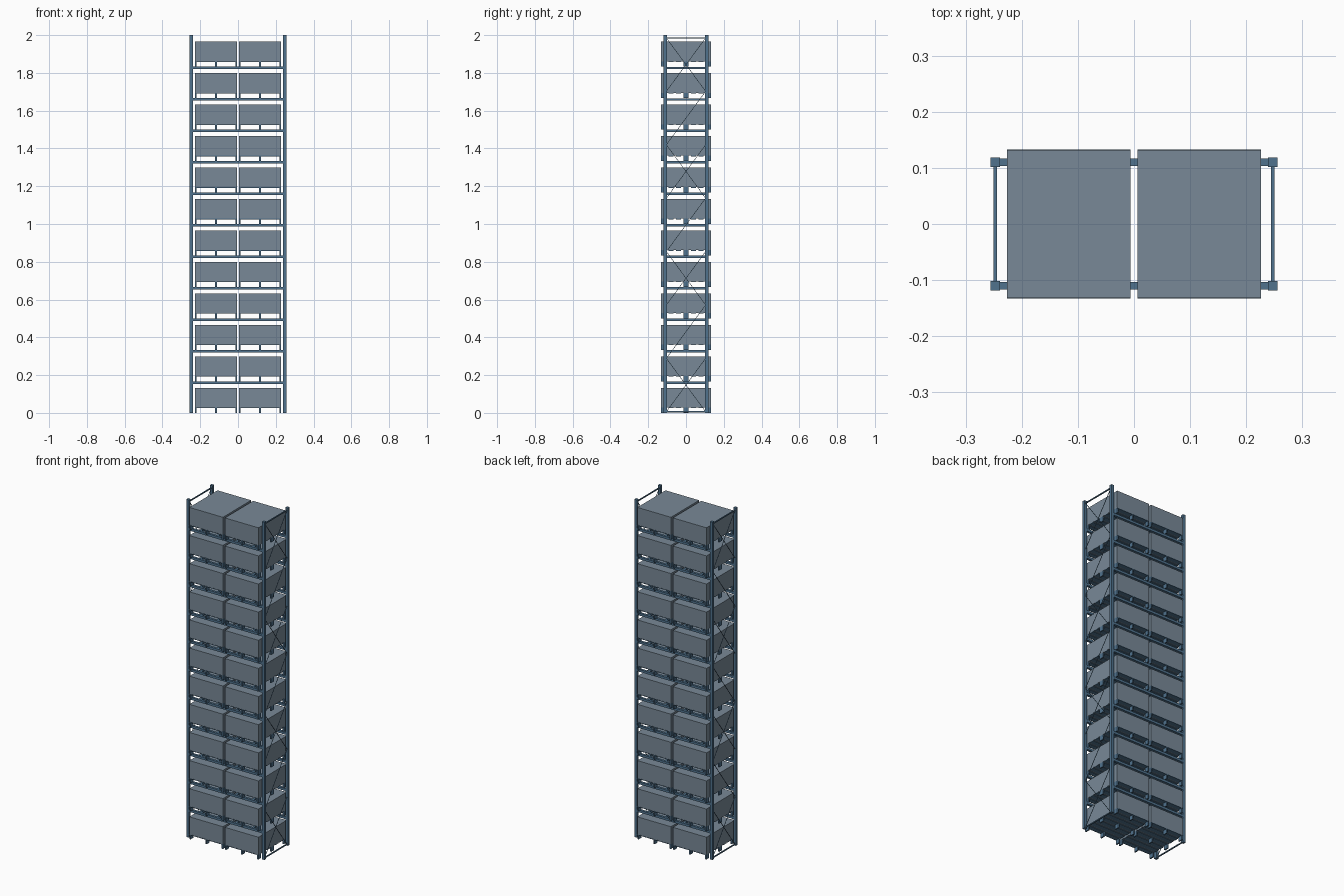
import bpy, bmesh, math
from mathutils import Matrix, Vector

if "Cube" in bpy.data.objects:
    bpy.data.objects.remove(bpy.data.objects["Cube"])

LEVELS, STEP = 12, 2 / 12
POST_X, POST_Y = 0.2475, 0.110
PALLET_X = 0.1165


def material(name, rgb):
    mat = bpy.data.materials.new(name)
    mat.diffuse_color = (*rgb, 1)
    mat.use_nodes = True
    mat.node_tree.nodes["Principled BSDF"].inputs["Base Color"].default_value = mat.diffuse_color
    return mat


SLATE = material("slate", (0.19, 0.25, 0.31))
STEEL = material("blue_steel", (0.08, 0.17, 0.27))


def boxes_mesh(name, boxes, mat):
    """One mesh from (centre, size, tilt about x) boxes."""
    bm = bmesh.new()
    for centre, size, tilt in boxes:
        m = (Matrix.Translation(centre) @ Matrix.Rotation(tilt, 4, 'X')
             @ Matrix.Diagonal((*size, 1)))
        bmesh.ops.create_cube(bm, size=1, matrix=m)
    mesh = bpy.data.meshes.new(name)
    bm.to_mesh(mesh)
    bm.free()
    mesh.materials.append(mat)
    return mesh


def place(name, mesh, loc=(0, 0, 0)):
    ob = bpy.data.objects.new(name, mesh)
    ob.location = loc
    bpy.context.collection.objects.link(ob)
    return ob


def rod(y0, z0, y1, z1, t):
    """Square rod in the yz plane."""
    d = Vector((0, y1 - y0, z1 - z0))
    return ((0, (y0 + y1) / 2, (z0 + z1) / 2), (t, d.length, t), math.atan2(d.z, d.y))


# Upright posts
post = boxes_mesh("post", [((0, 0, 1), (0.017, 0.017, 2), 0)], STEEL)

# Frame bracing: alternating crosses and single diagonals
LOW, HIGH, BAYS, Y = 0.006, 1.985, 7, 0.104
bay = (HIGH - LOW) / BAYS
rods = [rod(-Y, z, Y, z, 0.006) for z in (LOW, HIGH)]
for i in range(BAYS):
    z = LOW + i * bay
    rods.append(rod(-Y, z, Y, z + bay, 0.0025))
    if i % 2 == 0:
        rods.append(rod(-Y, z + bay, Y, z, 0.0025))
bracing = boxes_mesh("frame_bracing", rods, STEEL)

for sx, side in ((-1, "left"), (1, "right")):
    for sy, end in ((-1, "front"), (1, "back")):
        place(f"{side}_{end}_post", post, (sx * POST_X, sy * POST_Y, 0))
    place(f"{side}_frame_bracing", bracing, (sx * POST_X, 0, 0))

# Load beams with cross bars under the pallets
beam = boxes_mesh("beam", [((0, 0, -0.007), (0.48, 0.014, 0.014), 0)], STEEL)
bars = boxes_mesh("support_bars", [
    ((s * PALLET_X + dx, 0, -0.007), (0.010, 0.21, 0.012), 0)
    for s in (-1, 1) for dx in (-0.055, 0.055)], STEEL)

# Pallet: deck boards on nine narrow blocks
boards = [((0, -0.119 + i * 0.238 / 6, 0.0265), (0.220, 0.028, 0.003), 0) for i in range(7)]
blocks = [((x, y, 0.0125), (0.008, 0.026, 0.025), 0)
          for x in (-0.106, 0, 0.106) for y in (-0.119, 0, 0.119)]
pallet = boxes_mesh("pallet", boards + blocks, STEEL)

# Load crate
crate = boxes_mesh("crate", [((0, 0, 0.080), (0.220, 0.264, 0.104), 0)], SLATE)

for level in range(LEVELS):
    z = level * STEP
    if level:
        for sy, end in ((-1, "front"), (1, "back")):
            place(f"{end}_beam_{level}", beam, (0, sy * POST_Y, z))
        place(f"support_bars_{level}", bars, (0, 0, z))
    for sx, side in ((-1, "left"), (1, "right")):
        place(f"{side}_pallet_{level}", pallet, (sx * PALLET_X, 0, z))
        place(f"{side}_crate_{level}", crate, (sx * PALLET_X, 0, z))
